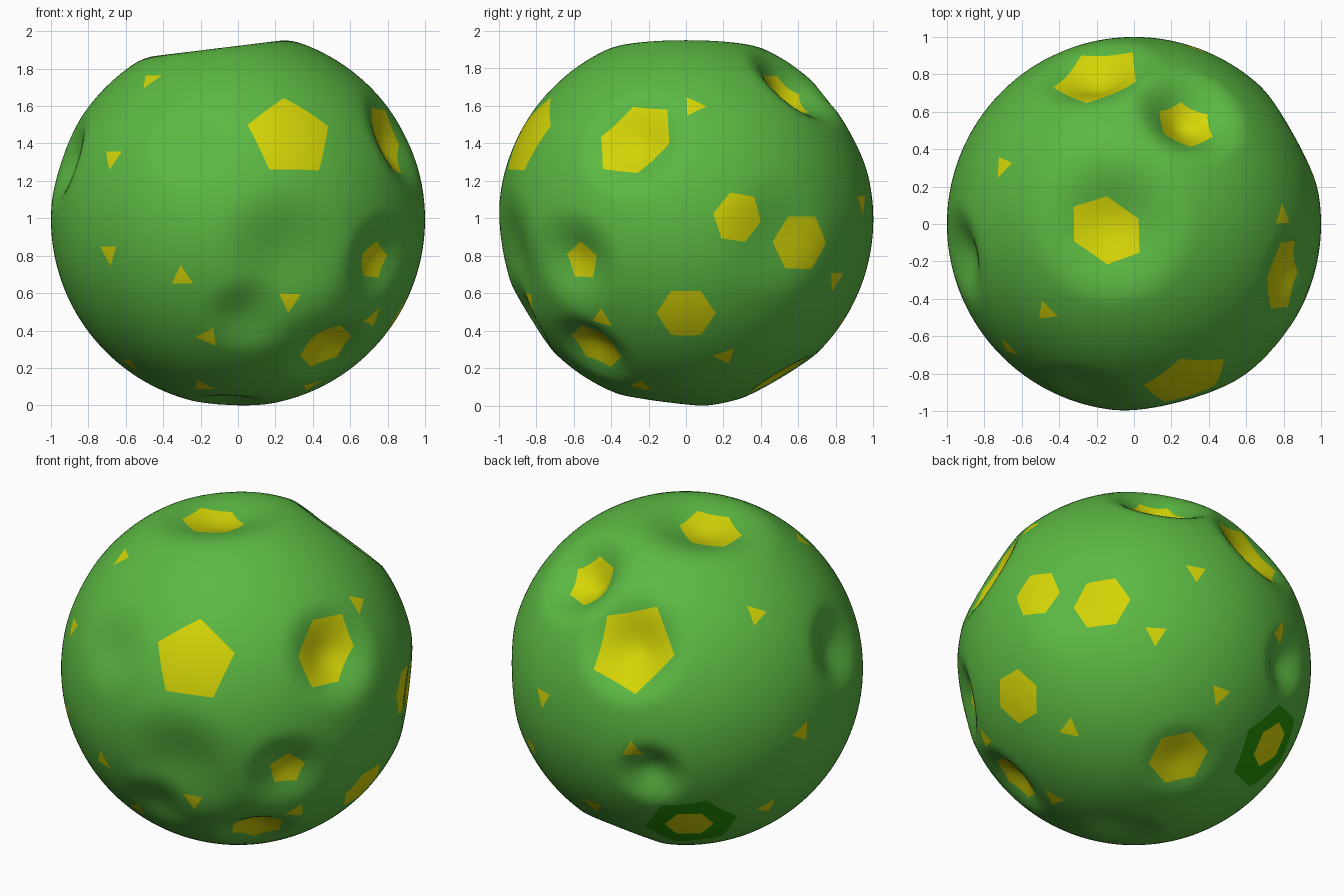
import bpy, bmesh, math
from mathutils import Vector

if "Cube" in bpy.data.objects:
    bpy.data.objects.remove(bpy.data.objects["Cube"])

# Colours
def material(name, rgb):
    m = bpy.data.materials.new(name)
    m.diffuse_color = (*rgb, 1)
    m.use_nodes = True
    m.node_tree.nodes["Principled BSDF"].inputs["Base Color"].default_value = m.diffuse_color
    return m

MATS = [material("green", (0.105, 0.48, 0.055)),
        material("yellow", (0.66, 0.66, 0.002)),
        material("dark green", (0.02, 0.29, 0.002))]

# Large patches: direction, radius, sides, rotation, stretch along the rotation
PATCHES = [
    (0.285, -0.85, 0.45, 0.245, 5, 89, 1),
    (0.84, -0.285, 0.445, 0.19, 6, 48, 1.3),
    (-0.14, -0.03, 0.86, 0.19, 6, -35, 1.25),
    (0.28, 0.54, 0.68, 0.175, 6, 0, 1),
    (-0.19, 0.78, 0.47, 0.26, 5, 70, 1.1),
    (0.92, 0.27, 0.01, 0.14, 6, 50, 1.05),
    (0.73, 0.59, -0.12, 0.165, 6, 0, 1.05),
    (0.87, 0.00, -0.51, 0.16, 6, 0, 1),
    (0.72, -0.55, -0.22, 0.115, 5, 160, 1),
    (0.45, -0.46, -0.65, 0.165, 6, 30, 1),
    (0.09, 0.51, -0.86, 0.18, 6, 30, 1),
    (-0.47, 0.64, -0.61, 0.14, 6, 0, 1),
]

# Small triangles: direction, rotation
TRIANGLES = [
    (-0.44, -0.44, 0.70, 30), (-0.67, -0.66, 0.33, 30),
    (-0.69, -0.70, -0.18, 30), (-0.30, -0.90, -0.31, 90),
    (0.28, -0.85, -0.44, 30), (-0.16, -0.76, -0.63, 60),
    (0.72, -0.45, -0.53, 75), (-0.58, -0.26, -0.77, 30),
    (-0.19, -0.41, -0.89, 90), (0.39, -0.24, -0.89, 60),
    (0.79, 0.04, 0.60, 0), (0.51, 0.80, -0.32, 30),
    (0.65, 0.21, -0.73, 60), (-0.70, 0.31, 0.64, 0),
    (0.33, 0.94, 0.09, 30), (-0.97, 0.24, -0.05, 60),
    (-0.29, 0.95, -0.08, 90), (0.06, 0.83, -0.56, 30),
    (-0.78, 0.32, -0.53, 60),
]

# Dents: direction, radius, depth
DENTS = [
    (0.28, 0.56, 0.68, 0.34, 0.17), (-0.20, 0.80, 0.48, 0.36, 0.14),
    (-0.12, 0.00, 0.98, 0.46, 0.14), (0.86, -0.28, 0.42, 0.34, 0.11),
    (0.25, -0.92, -0.18, 0.42, 0.07), (0.05, -0.85, -0.52, 0.26, 0.05),
    (0.75, -0.59, -0.22, 0.30, 0.08), (0.49, -0.51, -0.71, 0.28, 0.09),
    (-0.93, -0.17, 0.31, 0.30, 0.09), (0.08, 0.51, -0.85, 0.27, 0.05),
    (-0.38, 0.89, -0.22, 0.24, 0.09), (-0.04, -0.13, -0.98, 0.26, 0.05),
    (-0.25, -0.87, 0.38, 0.28, 0.03), (0.83, 0.46, -0.08, 0.36, 0.04),
]


def paint_polygon(bm, centre, radius, sides, rotation, mat, stretch=1):
    """Cut a polygon outline into the ball and colour its faces."""
    n = Vector(centre).normalized()
    up = Vector((0, 1, 0)) if n.z > 0.75 else Vector((0, 0, 1))
    right = up.cross(n).normalized()
    up = n.cross(right)
    r = math.radians(rotation)
    along = math.cos(r) * right + math.sin(r) * up
    across = n.cross(along)
    pts = []
    for i in range(sides):
        a = math.tau * i / sides
        pts.append(n + radius * (stretch * math.cos(a) * along + math.sin(a) * across))
    planes = [pts[i].cross(pts[(i + 1) % sides]).normalized() for i in range(sides)]
    limit = math.cos(radius * stretch + 0.08)

    def near():
        return [f for f in bm.faces if f.calc_center_median().normalized().dot(n) > limit]

    faces = near()
    for p in planes:
        geom = set(faces)
        for f in faces:
            geom.update(f.edges)
            geom.update(f.verts)
        cut = bmesh.ops.bisect_plane(bm, geom=list(geom), dist=1e-4,
                                     plane_co=(0, 0, 0), plane_no=p)["geom"]
        faces = [f for f in cut if isinstance(f, bmesh.types.BMFace)]
    for f in near():
        c = f.calc_center_median()
        if all(p.dot(c) > 0 for p in planes):
            f.material_index = mat


# Ball
bm = bmesh.new()
bmesh.ops.create_icosphere(bm, subdivisions=6, radius=1)

# Painted patches, the dark one lying under a yellow one
paint_polygon(bm, (-0.475, 0.625, -0.625), 0.275, 6, 12, 2)
for x, y, z, r, sides, rot, stretch in PATCHES:
    paint_polygon(bm, (x, y, z), r, sides, rot, 1, stretch)
for x, y, z, rot in TRIANGLES:
    paint_polygon(bm, (x, y, z), 0.07, 3, rot, 1)
bmesh.ops.triangulate(bm, faces=bm.faces[:])

# Press the dents into the surface
dents = [(Vector(d[:3]).normalized(), d[3], d[4]) for d in DENTS]
for v in bm.verts:
    n = v.co.normalized()
    depth = 0
    for c, r, h in dents:
        t = (n - c).length / r
        if t < 1:
            depth += h * (0.5 + 0.5 * math.cos(math.pi * t))
    v.co = n * (1 - depth)

low = min(v.co.z for v in bm.verts)
bmesh.ops.translate(bm, verts=bm.verts[:], vec=(0, 0, -low))
for f in bm.faces:
    f.smooth = True

mesh = bpy.data.meshes.new("dented_ball")
bm.to_mesh(mesh)
bm.free()
for m in MATS:
    mesh.materials.append(m)
bpy.context.collection.objects.link(bpy.data.objects.new("dented_ball", mesh))
